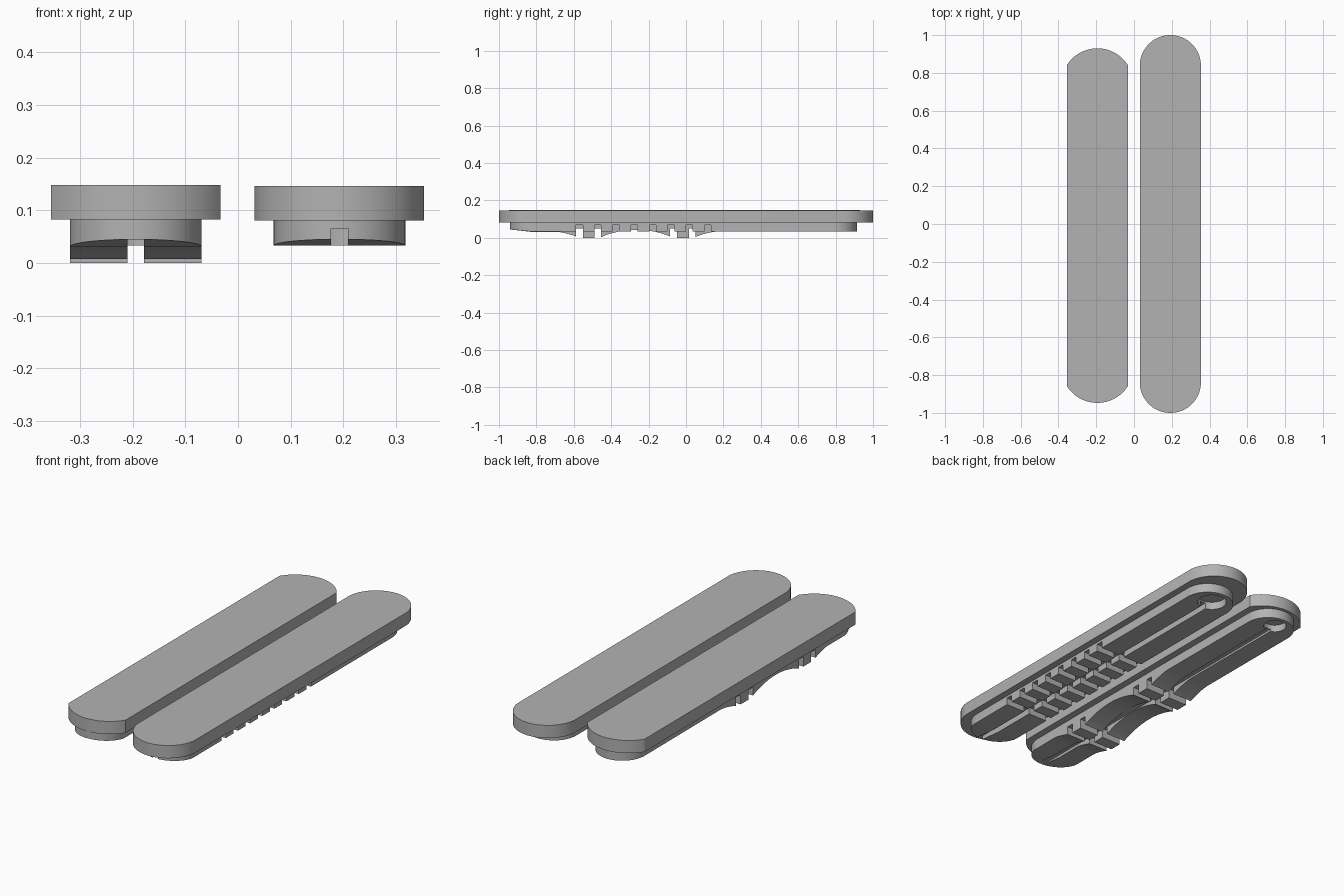
import bpy, bmesh, math

cube = bpy.data.objects.get("Cube")
if cube:
    bpy.data.objects.remove(cube, do_unlink=True)

grey = bpy.data.materials.new("plain_grey")
grey.use_nodes = True
colour = (0.45, 0.45, 0.45, 1)
grey.diffuse_color = colour
grey.node_tree.nodes["Principled BSDF"].inputs["Base Color"].default_value = colour


def prism(name, points, offset):
    """Extrude a flat outline of 3D points along an offset vector."""
    bm = bmesh.new()
    face = bm.faces.new([bm.verts.new(p) for p in points])
    result = bmesh.ops.extrude_face_region(bm, geom=[face])
    moved = [v for v in result["geom"] if isinstance(v, bmesh.types.BMVert)]
    bmesh.ops.translate(bm, verts=moved, vec=offset)
    bmesh.ops.recalc_face_normals(bm, faces=bm.faces)
    mesh = bpy.data.meshes.new(name)
    bm.to_mesh(mesh)
    bm.free()
    mesh.materials.append(grey)
    obj = bpy.data.objects.new(name, mesh)
    bpy.context.collection.objects.link(obj)
    return obj


def rounded_bar(name, cx, half, y0, y1, sag, z0, z1, steps=28):
    """Long bar whose two ends are arcs of the given height."""
    radius = (half ** 2 + sag ** 2) / (2 * sag)
    sweep = math.asin(min(1, half / radius))
    points = []
    for tip, sign in ((y1, 1), (y0, -1)):
        for i in range(steps + 1):
            a = sweep * (1 - 2 * i / steps)
            points.append((cx + sign * radius * math.sin(a),
                           tip - sign * radius * (1 - math.cos(a)), z0))
    return prism(name, points, (0, 0, z1 - z0))


def box(cx, cy, sx, sy, z0, z1):
    corners = [(cx + i * sx / 2, cy + j * sy / 2, z0)
               for i, j in ((-1, -1), (1, -1), (1, 1), (-1, 1))]
    return prism("cutter", corners, (0, 0, z1 - z0))


def cut(obj, tool, operation="DIFFERENCE"):
    """Apply one boolean and remove its tool."""
    mod = obj.modifiers.new("cut", "BOOLEAN")
    mod.operation, mod.solver, mod.object = operation, "EXACT", tool
    bpy.context.view_layer.update()
    graph = bpy.context.evaluated_depsgraph_get()
    mesh = bpy.data.meshes.new_from_object(obj.evaluated_get(graph))
    obj.modifiers.clear()
    obj.data = mesh
    bpy.data.objects.remove(tool, do_unlink=True)


def smooth(obj):
    bpy.ops.object.select_all(action="DESELECT")
    obj.select_set(True)
    bpy.context.view_layer.objects.active = obj
    bpy.ops.object.shade_smooth_by_angle(angle=math.radians(25))


def curve(a, b, power, steps=8):
    """Curved run between two profile points."""
    return [(a[0] + (b[0] - a[0]) * t, a[1] + (b[1] - a[1]) * t ** power)
            for t in (i / steps for i in range(steps + 1))]


def half_shell(side, cx, plate, body_top, underside, groove_top, slots, slot_top, hole):
    # outer plate
    y0, y1, sag, z1 = plate
    smooth(rounded_bar(side + "_plate", cx, 0.161, y0, y1, sag, body_top, z1))
    # inner body: side profile trimmed to a rounded bar
    top = body_top + 0.004
    profile = [(-0.96, top), (-0.96, 0.047)] + underside + [(0.93, 0.033), (0.93, top)]
    body = prism(side + "_inner_body", [(cx - 0.2, y, z) for y, z in profile], (0.4, 0, 0))
    cut(body, rounded_bar("cutter", cx, 0.125, -0.942, 0.914, 0.1249, -0.1, 0.3),
        "INTERSECT")
    # lengthwise groove, round hole and cross slots
    hole_y, hole_r, hole_top = hole
    cut(body, box(cx, (hole_y - 1.1) / 2, 0.032, hole_y + 1.1, -0.05, groove_top))
    ring = [(cx + hole_r * math.cos(i * math.tau / 32),
             hole_y + hole_r * math.sin(i * math.tau / 32), -0.05) for i in range(32)]
    cut(body, prism("cutter", ring, (0, 0, hole_top + 0.05)))
    for y in slots:
        cut(body, box(cx, y, 0.4, 0.036, -0.05, slot_top))
    smooth(body)


# long half with evenly spaced slots
half_shell("left", 0.1925, (-1.0, 1.0, 0.145, 0.146), 0.081,
           [(-0.82, 0.033)], 0.065,
           [-0.57 + 0.098 * i for i in range(8)], 0.069, (0.822, 0.07, 0.073))

# short half with two raised grips
wave = [(-0.82, 0.031)]
wave += curve((-0.68, 0.031), (-0.57, 0.002), 1.3)
wave += curve((-0.265, 0.043), (-0.46, 0.002), 2)[::-1]
wave += curve((-0.265, 0.043), (-0.07, 0.002), 2)[1:]
wave += curve((0.18, 0.035), (0.04, 0.002), 1.6)[::-1]
# flat land on top of each grip
wave = [(y, max(0.0, z - 0.002) if z < 0.0025 else z) for y, z in wave]
half_shell("right", -0.194, (-0.947, 0.93, 0.088, 0.148), 0.083,
           wave, 0.045, [-0.57, -0.472, -0.067, 0.033], 0.05,
           (0.84, 0.055, 0.07))
